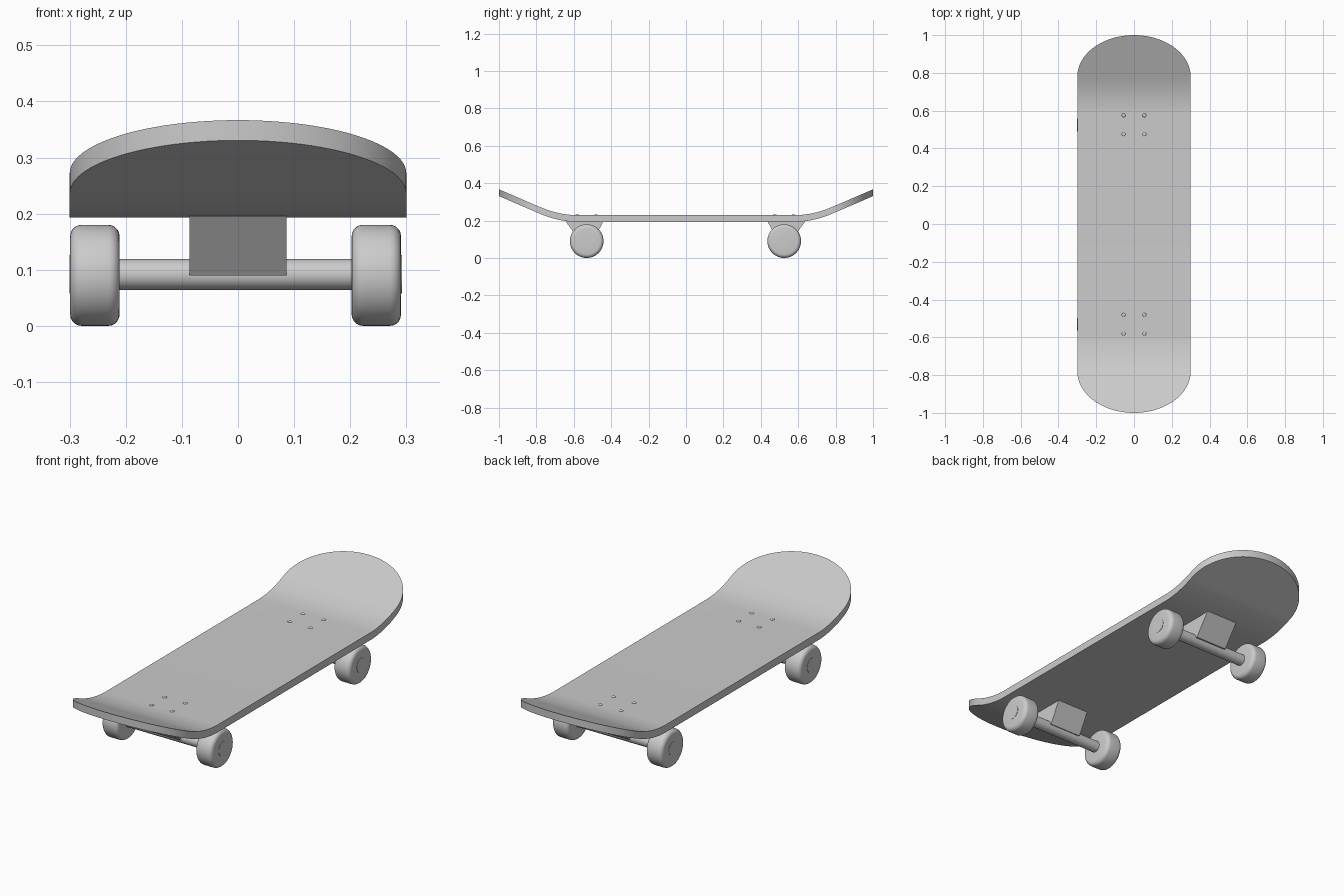
import bpy, bmesh, math

if "Cube" in bpy.data.objects:
    bpy.data.objects.remove(bpy.data.objects["Cube"])

HALF_W, THICK, BASE_Z = 0.30, 0.036, 0.193
AXLE_Z = 0.09
TRUCKS = {"front": -0.531, "rear": 0.525}


def mesh_object(name, bm):
    bmesh.ops.recalc_face_normals(bm, faces=bm.faces)
    me = bpy.data.meshes.new(name)
    bm.to_mesh(me)
    bm.free()
    ob = bpy.data.objects.new(name, me)
    bpy.context.collection.objects.link(ob)
    return ob


def smooth(ob, angle=35):
    bpy.ops.object.select_all(action='DESELECT')
    ob.select_set(True)
    bpy.context.view_layer.objects.active = ob
    bpy.ops.object.shade_smooth_by_angle(angle=math.radians(angle))


def x_cylinder(name, radius, x0, x1, y, z, bevel=0.0, segments=4):
    bpy.ops.mesh.primitive_cylinder_add(vertices=48, radius=radius, depth=x1 - x0,
                                        location=((x0 + x1) / 2, y, z),
                                        rotation=(0, math.pi / 2, 0))
    ob = bpy.context.object
    ob.name = name
    if bevel:
        mod = ob.modifiers.new("rounded_edges", 'BEVEL')
        mod.width, mod.segments = bevel, segments
        bpy.ops.object.modifier_apply(modifier=mod.name)
    smooth(ob)
    return ob


# Deck: flat middle, parabolic bend, straight kicked ends, elliptical outline
def deck_z(y):
    d = abs(y)
    if d < 0.58:
        return BASE_Z
    if d < 0.78:
        return BASE_Z + 0.43 * (d - 0.58) ** 2 / 0.4
    return BASE_Z + 0.043 + 0.43 * (d - 0.78)


half = [(0.0, HALF_W)]
half += [(0.58 + 0.02 * i, HALF_W) for i in range(10)]
for i in range(25):
    a = math.radians(min(90 * i / 24, 89.5))
    half.append((0.78 + 0.22 * math.sin(a), HALF_W * math.cos(a)))
stations = [(-y, w) for y, w in reversed(half[1:])] + half

bm = bmesh.new()
rings = []
for y, w in stations:
    z = deck_z(y)
    rings.append([bm.verts.new(p) for p in ((-w, y, z), (w, y, z),
                                            (w, y, z + THICK), (-w, y, z + THICK))])
for a, b in zip(rings, rings[1:]):
    for k in range(4):
        n = (k + 1) % 4
        bm.faces.new((a[k], a[n], b[n], b[k]))
bm.faces.new(rings[0])
bm.faces.new(rings[-1])
smooth(mesh_object("deck", bm))

for end, y in TRUCKS.items():
    s = 1 if y > 0 else -1

    # Truck base: tapered block from the deck down to the axle
    profile = [(y - s * 0.09, BASE_Z + 0.003), (y + s * 0.113, BASE_Z + 0.003),
               (y + s * 0.035, AXLE_Z), (y - s * 0.032, AXLE_Z)]
    bm = bmesh.new()
    left = [bm.verts.new((-0.0865, *p)) for p in profile]
    right = [bm.verts.new((0.0865, *p)) for p in profile]
    bm.faces.new(left)
    bm.faces.new(right)
    for k in range(4):
        n = (k + 1) % 4
        bm.faces.new((left[k], left[n], right[n], right[k]))
    mesh_object(end + "_truck", bm)

    # Axle and wheels with hub caps
    x_cylinder(end + "_axle", 0.0275, -0.25, 0.25, y, AXLE_Z + 0.0015)
    for side, x in (("left", -0.255), ("right", 0.2465)):
        d = 1 if x > 0 else -1
        x_cylinder(f"{end}_{side}_wheel", 0.09, x - 0.044, x + 0.044, y, AXLE_Z, 0.02, 5)
        x_cylinder(f"{end}_{side}_hub", 0.034, x + d * 0.022 - 0.0235,
                   x + d * 0.022 + 0.0235, y, AXLE_Z + 0.002)

    # Mounting bolts on the deck surface
    for i in range(4):
        bx, by = (-0.055, 0.055)[i % 2], (-0.05, 0.05)[i // 2]
        bpy.ops.mesh.primitive_uv_sphere_add(segments=16, ring_count=8, radius=0.01,
                                             location=(bx, y + by, BASE_Z + THICK))
        bolt = bpy.context.object
        bolt.name = f"{end}_bolt_{i + 1}"
        bolt.scale.z = 0.4
        smooth(bolt)
